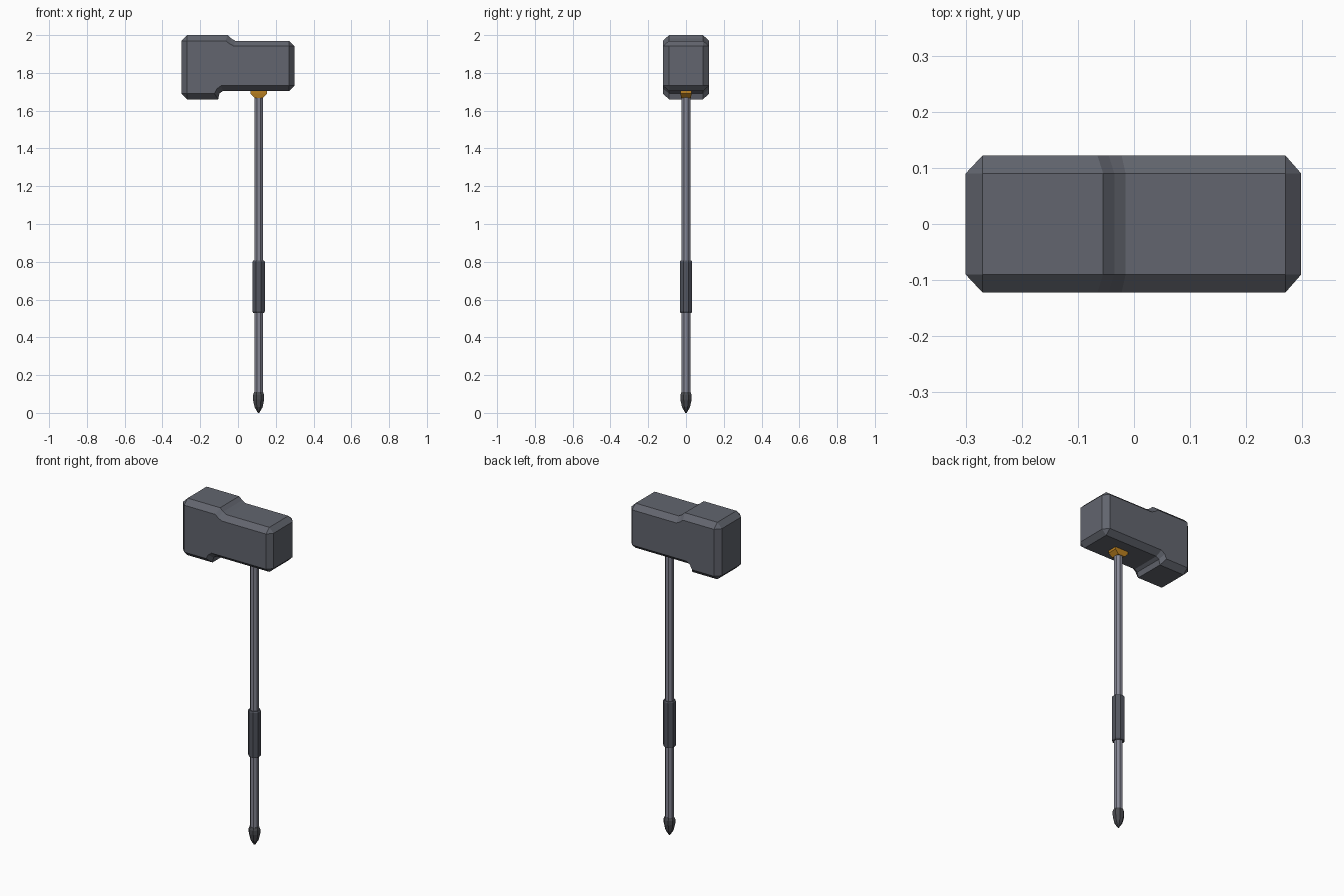
import bpy, bmesh, math

if "Cube" in bpy.data.objects:
    bpy.data.objects.remove(bpy.data.objects["Cube"])

def material(name, rgb):
    m = bpy.data.materials.new(name)
    m.diffuse_color = (*rgb, 1)
    m.use_nodes = True
    m.node_tree.nodes["Principled BSDF"].inputs["Base Color"].default_value = m.diffuse_color
    return m

steel = material("dark steel", (0.122, 0.130, 0.156))
shaft_metal = material("light steel", (0.235, 0.240, 0.295))
grip_dark = material("dark grip", (0.084, 0.091, 0.114))
tip_dark = material("blackened metal", (0.068, 0.070, 0.080))
gold = material("gold", (0.50, 0.22, 0.015))

def finish(name, bm, mat):
    bmesh.ops.remove_doubles(bm, verts=bm.verts, dist=1e-5)
    bmesh.ops.recalc_face_normals(bm, faces=bm.faces)
    me = bpy.data.meshes.new(name)
    bm.to_mesh(me)
    bm.free()
    me.materials.append(mat)
    ob = bpy.data.objects.new(name, me)
    bpy.context.collection.objects.link(ob)
    return ob

def loft(name, rings, mat):
    """Skin matching rings of points and cap both ends."""
    bm = bmesh.new()
    loops = [[bm.verts.new(p) for p in r] for r in rings]
    n = len(loops[0])
    for a, b in zip(loops, loops[1:]):
        for i in range(n):
            j = (i + 1) % n
            bm.faces.new((a[i], a[j], b[j], b[i]))
    bm.faces.new(loops[0])
    bm.faces.new(loops[-1])
    return finish(name, bm, mat)

X = 0.109  # shaft axis

def turned(name, profile, mat, sides=8):
    """Low-poly turned part from (radius, z) pairs."""
    rings = []
    for r, z in profile:
        rings.append([(X + r * math.cos((i + .5) * math.tau / sides),
                       r * math.sin((i + .5) * math.tau / sides), z)
                      for i in range(sides)])
    return loft(name, rings, mat)

# Stepped head: outer silhouette, and its inset outline on the side faces
outer = [(-.27, 2.0), (-.055, 2.0), (-.035, 1.982), (-.015, 1.97),
         (.27, 1.97), (.298, 1.942), (.298, 1.732), (.27, 1.704),
         (-.08, 1.704), (-.098, 1.692), (-.105, 1.66), (-.27, 1.66),
         (-.30, 1.69), (-.30, 1.97)]
inner = [(-.27, 1.97), (-.065, 1.97), (-.045, 1.954), (-.022, 1.942),
         (.27, 1.942), (.27, 1.942), (.27, 1.732), (.27, 1.732),
         (-.09, 1.732), (-.112, 1.715), (-.125, 1.69), (-.27, 1.69),
         (-.27, 1.69), (-.27, 1.97)]
loft("hammer_head", [[(x, y, z) for x, z in p] for p, y in
     ((inner, -.122), (outer, -.09), (outer, .09), (inner, .122))], steel)

# Gold collar tapering into the shaft under the head
def rect(hx, hy, z):
    return [(X + sx * hx, sy * hy, z) for sx, sy in ((-1, -1), (1, -1), (1, 1), (-1, 1))]

loft("collar", [rect(.022, .026, 1.668), rect(.044, .029, 1.69),
                rect(.044, .029, 1.71)], gold)

# Shaft, hand grip and pointed end cap
turned("shaft", [(.0245, .09), (.0245, 1.72)], shaft_metal)
turned("grip", [(.031, .53), (.0355, .536), (.0355, .80), (.031, .806)], grip_dark)
turned("end_cap", [(.004, 0), (.023, .03), (.032, .07), (.032, .095),
                   (.026, .11)], tip_dark)
